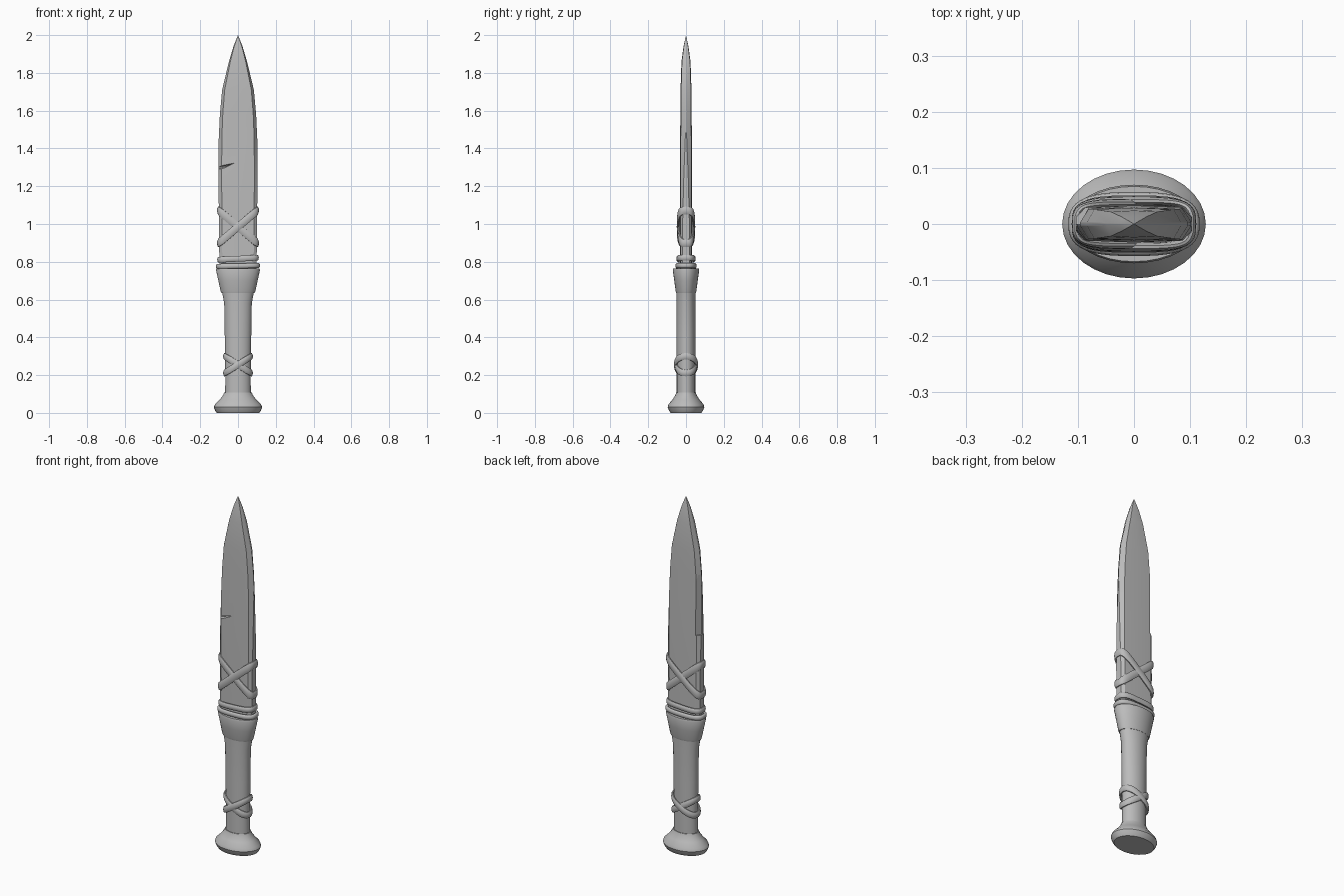
import bpy, bmesh, math
from mathutils import Vector

if "Cube" in bpy.data.objects:
    bpy.data.objects.remove(bpy.data.objects["Cube"])

grey = bpy.data.materials.new("plain_grey")
grey.diffuse_color = (0.5, 0.5, 0.5, 1)
grey.use_nodes = True
grey.node_tree.nodes["Principled BSDF"].inputs["Base Color"].default_value = grey.diffuse_color


def make(name, rings, closed=False, angle=35):
    """Skin a list of vertex rings; closed joins the last ring to the first."""
    bm = bmesh.new()
    vs = [[bm.verts.new(p) for p in r] for r in rings]
    n, m = len(vs), len(vs[0])
    for i in range(n if closed else n - 1):
        a, b = vs[i], vs[(i + 1) % n]
        for j in range(m):
            k = (j + 1) % m
            bm.faces.new((a[j], a[k], b[k], b[j]))
    if not closed:
        bm.faces.new(vs[0][::-1])
        bm.faces.new(vs[-1])
    bmesh.ops.remove_doubles(bm, verts=bm.verts, dist=1e-5)
    bmesh.ops.recalc_face_normals(bm, faces=bm.faces)
    me = bpy.data.meshes.new(name)
    bm.to_mesh(me)
    bm.free()
    me.materials.append(grey)
    ob = bpy.data.objects.new(name, me)
    bpy.context.collection.objects.link(ob)
    smooth(ob, angle)
    return ob


def smooth(ob, angle):
    bpy.ops.object.select_all(action='DESELECT')
    ob.select_set(True)
    bpy.context.view_layer.objects.active = ob
    bpy.ops.object.shade_smooth_by_angle(angle=math.radians(angle))


def oval_loft(name, profile, n=32):
    """Profile rows are (z, x radius, y radius)."""
    return make(name, [[(rx * math.cos(2 * math.pi * j / n), ry * math.sin(2 * math.pi * j / n), z)
                        for j in range(n)] for z, rx, ry in profile])


def band(name, z, slope, rx, ry, half_w, half_t, power=1.0, n=48, m=10):
    """Flattened cord around the body in a tilted plane."""
    def path(i):
        a = 2 * math.pi * i / n
        c, s = math.cos(a), math.sin(a)
        x = rx * math.copysign(abs(c) ** power, c)
        y = ry * math.copysign(abs(s) ** power, s)
        return Vector((x, y, z + slope * x))
    rings = []
    for i in range(n):
        p, t = path(i), (path(i + 1) - path(i - 1)).normalized()
        out = t.cross(Vector((0, 0, 1))).normalized()
        up = out.cross(t)
        rings.append([p + out * half_t * math.cos(q) + up * half_w * math.sin(q)
                      for q in (2 * math.pi * j / m for j in range(m))])
    return make(name, rings, True, 50)


# Pommel, grip and collar
oval_loft("pommel", [(0, 0.112, 0.082), (0.012, 0.121, 0.09), (0.03, 0.128, 0.097),
                     (0.045, 0.122, 0.093), (0.07, 0.097, 0.072), (0.095, 0.078, 0.056),
                     (0.108, 0.073, 0.052)])
oval_loft("grip", [(0.09, 0.068, 0.049), (0.2, 0.067, 0.049), (0.4, 0.07, 0.05),
                   (0.58, 0.073, 0.05), (0.66, 0.088, 0.052)])
oval_loft("collar", [(0.635, 0.088, 0.052), (0.645, 0.092, 0.055), (0.70, 0.104, 0.062),
                     (0.755, 0.116, 0.07), (0.765, 0.113, 0.067)])

# Blade: z, half width, half thickness, half thickness of the cutting edge
blade_rows = [(0.74, 0.098, 0.032, 0.018), (1.0, 0.101, 0.033, 0.018), (1.24, 0.103, 0.033, 0.012),
              (1.45, 0.102, 0.031, 0.004), (1.58, 0.096, 0.030, 0.003), (1.71, 0.084, 0.029, 0.003),
              (1.86, 0.048, 0.024, 0.002), (1.94, 0.024, 0.013, 0.001), (2.0, 0, 0, 0)]
rings = []
for z, w, t, e in blade_rows:
    half = [(w, -e), (w, e), (0.84 * w, 0.9 * t), (0, t), (-0.84 * w, 0.9 * t)]
    rings.append([(x, y, z) for x, y in half] + [(-x, -y, z) for x, y in half])
blade = make("blade", rings, angle=25)

# Nick cut into the front left of the blade, and a shaved chip on the back left edge
nick = make("nick_cutter", [[(x, y, z) for x, z in pts] for y, pts in (
    (-0.06, ((-0.13, 1.27), (0.0, 1.335), (-0.13, 1.31))),
    (-0.012, ((-0.13, 1.283), (-0.03, 1.315), (-0.13, 1.295))))])
chip = make("chip_cutter", [[(-0.14, 0.0, z), (-0.14, 0.06, z), (-0.065, 0.06, z), (-0.096, 0.0, z)]
                            for z in (1.24, 1.58)])
for cutter in (nick, chip):
    cutter.hide_render = True
    mod = blade.modifiers.new("cut", 'BOOLEAN')
    mod.operation, mod.object, mod.solver = 'DIFFERENCE', cutter, 'EXACT'
    bpy.context.view_layer.objects.active = blade
    bpy.ops.object.modifier_apply(modifier=mod.name)
    bpy.data.objects.remove(cutter)
smooth(blade, 25)

# Binding rings at the blade root
band("lower_root_ring", 0.778, 0.02, 0.108, 0.048, 0.014, 0.009, 0.7)
band("upper_root_ring", 0.816, 0.05, 0.102, 0.043, 0.016, 0.008, 0.6)

# Crossed cords on blade and grip
for side, s in (("left", 1), ("right", -1)):
    band("blade_cord_" + side, 0.985, 0.84 * s, 0.103, 0.039 + 0.002 * s, 0.021, 0.008, 0.55)
    band("grip_cord_" + side, 0.255, 0.62 * s, 0.071, 0.054 + 0.002 * s, 0.018, 0.008, 0.9)
